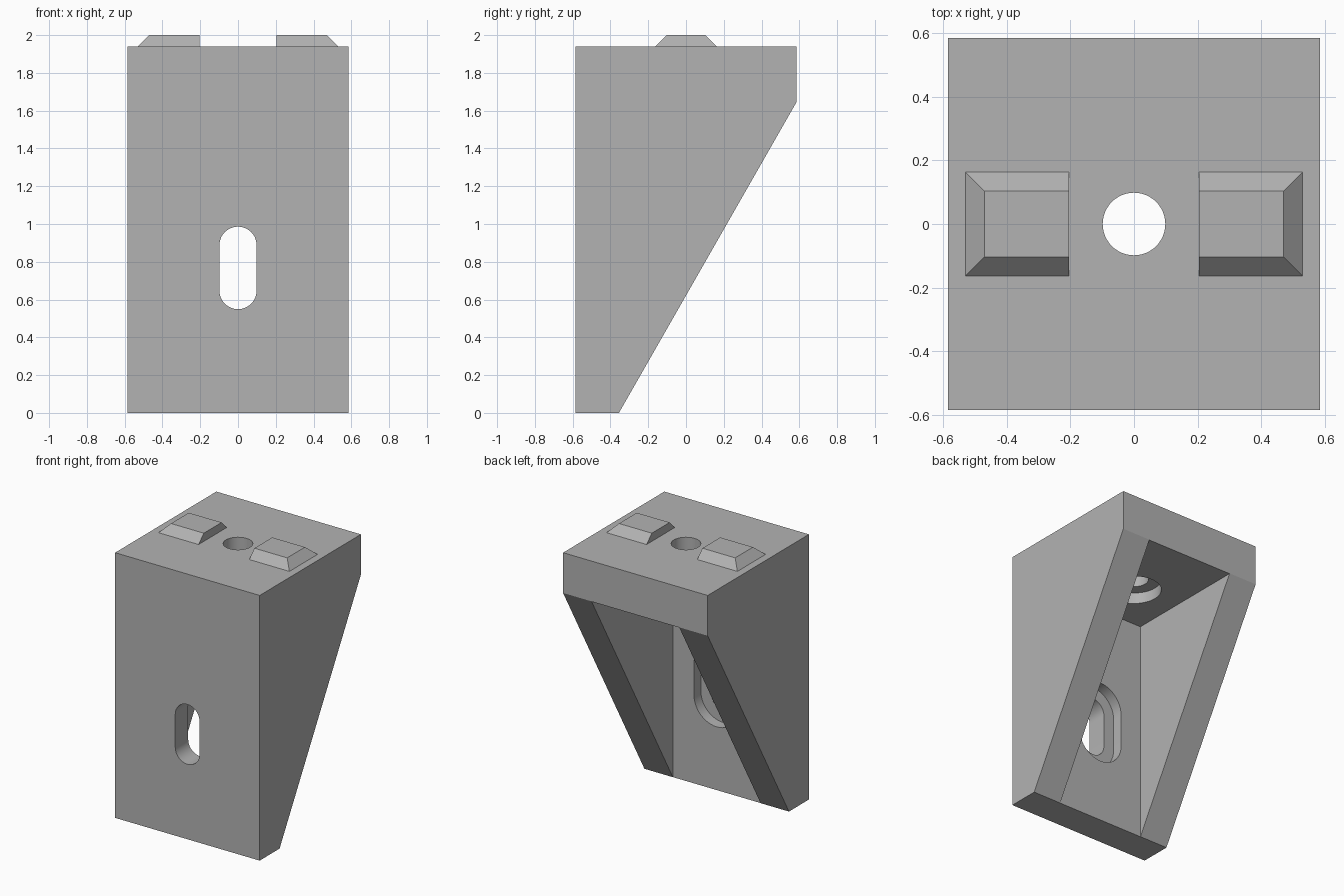
import bpy, bmesh, math
from mathutils import Vector

cube = bpy.data.objects.get("Cube")
if cube:
    bpy.data.objects.remove(cube, do_unlink=True)

HALF, TOP, WALL, LIP = 0.585, 1.94, 0.23, 1.645
INNER = -HALF + WALL      # back face of the front wall
HOLE, RECESS, DEPTH = 0.0985, 0.185, 0.08

grey = bpy.data.materials.new("grey")
grey.use_nodes = True
colour = (0.45, 0.45, 0.45, 1)
grey.diffuse_color = colour
grey.node_tree.nodes["Principled BSDF"].inputs["Base Color"].default_value = colour


def prism(name, points, place, start, end):
    """Extrude a flat outline; place(a, b, d) maps it into space."""
    bm = bmesh.new()
    rings = [[bm.verts.new(place(a, b, d)) for a, b in points] for d in (start, end)]
    bm.faces.new(rings[0])
    bm.faces.new(rings[1])
    n = len(points)
    for i in range(n):
        j = (i + 1) % n
        bm.faces.new((rings[0][i], rings[0][j], rings[1][j], rings[1][i]))
    bmesh.ops.recalc_face_normals(bm, faces=bm.faces)
    mesh = bpy.data.meshes.new(name)
    bm.to_mesh(mesh)
    bm.free()
    mesh.materials.append(grey)
    obj = bpy.data.objects.new(name, mesh)
    bpy.context.collection.objects.link(obj)
    return obj


def along_x(a, b, d):
    return Vector((d, a, b))


def along_y(a, b, d):
    return Vector((a, d, b))


def along_z(a, b, d):
    return Vector((a, b, d))


def stadium(radius, low, high, steps=24):
    """Round-ended outline between two arc centres."""
    arc = [math.pi * i / steps for i in range(steps + 1)]
    return ([(radius * math.cos(t), high + radius * math.sin(t)) for t in arc] +
            [(-radius * math.cos(t), low - radius * math.sin(t)) for t in arc])


def circle(radius, steps=48):
    return [(radius * math.cos(2 * math.pi * i / steps),
             radius * math.sin(2 * math.pi * i / steps)) for i in range(steps)]


# Solid bracket with its sloping back
body = prism("bracket_body",
             [(-HALF, 0), (INNER, 0), (HALF, LIP), (HALF, TOP), (-HALF, TOP)],
             along_x, -HALF, HALF)

# Cavity, slot and bolt hole, the last two with wider recesses inside
side = HALF - WALL
slot = (0.6475, 0.8875)
cutters = [
    prism("cavity_cutter", [(INNER - 0.001, -0.2), (1, -0.2), (1, LIP - 0.002),
                            (INNER - 0.001, LIP - 0.002)], along_x, -side, side),
    prism("slot_cutter", stadium(HOLE, *slot), along_y, -1, 0),
    prism("slot_recess_cutter", stadium(RECESS, *slot), along_y, INNER - DEPTH, 0),
    prism("hole_cutter", circle(HOLE), along_z, 1.5, 2.2),
    prism("hole_recess_cutter", circle(RECESS), along_z, 1.5, LIP + DEPTH),
]
bpy.context.view_layer.objects.active = body
body.select_set(True)
for cutter in cutters:
    mod = body.modifiers.new(cutter.name, "BOOLEAN")
    mod.operation = "DIFFERENCE"
    mod.solver = "EXACT"
    mod.object = cutter
    bpy.ops.object.modifier_apply(modifier=mod.name)
    bpy.data.objects.remove(cutter, do_unlink=True)
bpy.ops.object.shade_smooth_by_angle(angle=math.radians(25))

# Locating tabs: bevelled on three sides, upright on the side facing the hole
for name, sign in (("left_tab", 1), ("right_tab", -1)):
    tab = prism(name, [(0.205, -0.163), (0.53, -0.163), (0.53, 0.163), (0.205, 0.163)],
                lambda a, b, d: Vector((sign * a, b, d)), TOP, 2.0)
    for v in tab.data.vertices:
        if v.co.z > TOP + 0.01:
            v.co.y *= 0.103 / 0.163
            if abs(v.co.x) > 0.3:
                v.co.x = sign * 0.47
